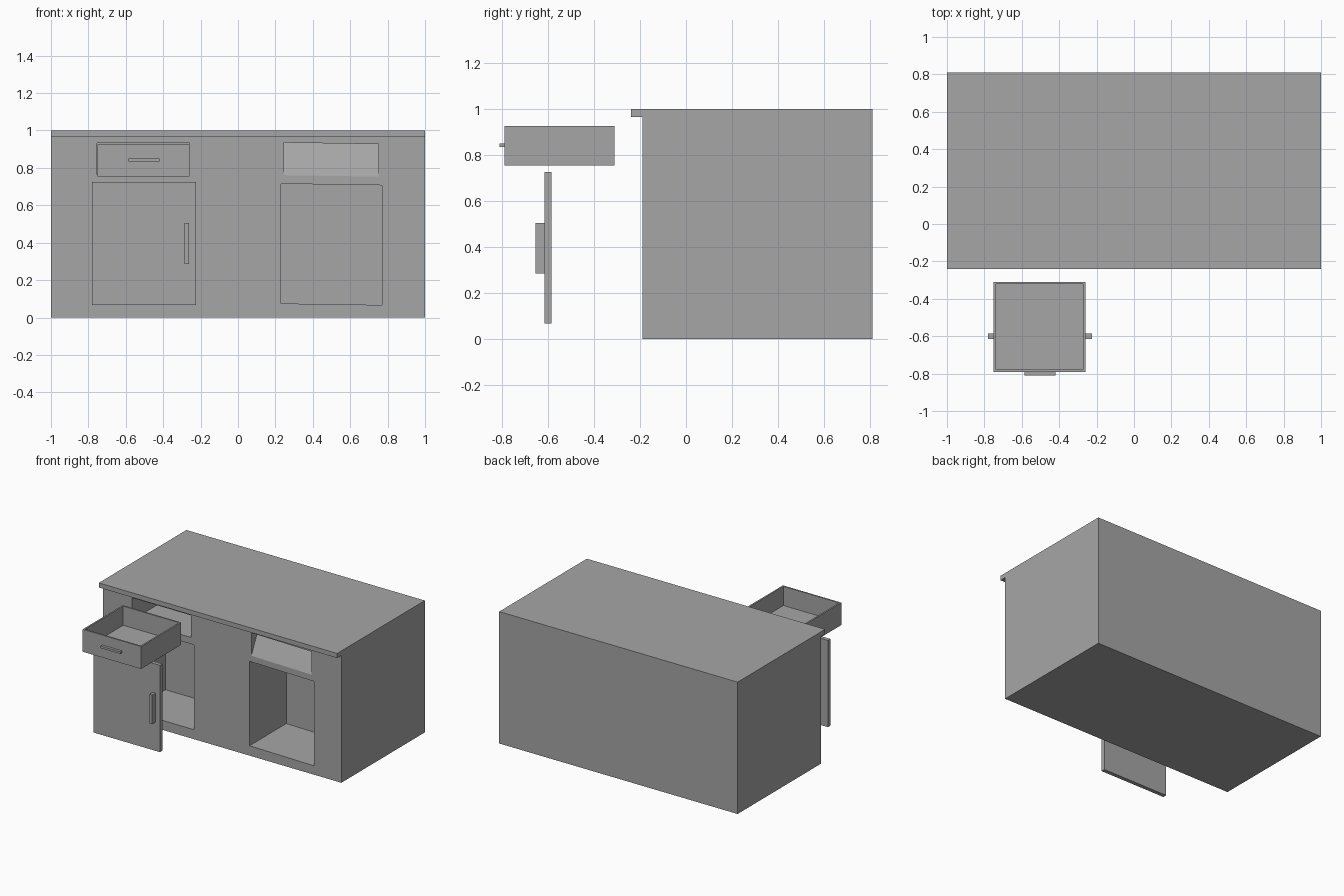
import bpy, bmesh

if "Cube" in bpy.data.objects:
    bpy.data.objects.remove(bpy.data.objects["Cube"], do_unlink=True)

grey = bpy.data.materials.new("plain grey")
grey.use_nodes = True
colour = (0.38, 0.38, 0.38, 1)
grey.diffuse_color = colour
grey.node_tree.nodes["Principled BSDF"].inputs["Base Color"].default_value = colour


def extrude(name, profile, x0, x1, drop=0):
    """Extrude a (y, z) profile along x, optionally sinking the far end by drop."""
    bm = bmesh.new()
    ends = [[bm.verts.new((x, y, z - d)) for y, z in profile]
            for x, d in ((x0, 0), (x1, drop))]
    bm.faces.new(ends[0])
    bm.faces.new(ends[1])
    n = len(profile)
    for i in range(n):
        j = (i + 1) % n
        bm.faces.new((ends[0][i], ends[0][j], ends[1][j], ends[1][i]))
    bmesh.ops.recalc_face_normals(bm, faces=bm.faces)
    mesh = bpy.data.meshes.new(name)
    bm.to_mesh(mesh)
    bm.free()
    mesh.materials.append(grey)
    obj = bpy.data.objects.new(name, mesh)
    bpy.context.collection.objects.link(obj)
    return obj


def box(name, x0, x1, y0, y1, z0, z1, drop=0):
    return extrude(name, [(y0, z0), (y1, z0), (y1, z1), (y0, z1)], x0, x1, drop)


def cut(target, cutters):
    """Subtract the cutters from the target and bake the result."""
    for c in cutters:
        mod = target.modifiers.new("opening", "BOOLEAN")
        mod.operation, mod.solver, mod.object = "DIFFERENCE", "EXACT", c
    deps = bpy.context.evaluated_depsgraph_get()
    baked = bpy.data.meshes.new_from_object(target.evaluated_get(deps))
    target.modifiers.clear()
    target.data = baked
    for c in cutters:
        bpy.data.objects.remove(c, do_unlink=True)


# Cabinet body with overhanging worktop lip
front, back, lip = -0.19, 0.81, -0.24
cabinet = extrude("cabinet", [(front, 0), (back, 0), (back, 1), (lip, 1),
                              (lip, 0.965), (front, 0.965)], -1, 1)

# Cupboard and drawer openings; the right-hand drawer slot is a shallow wedge
out = front - 0.02
cut(cabinet, [
    box("left_cupboard", -0.77, -0.235, out, front + 0.42, 0.072, 0.715),
    box("right_cupboard", 0.23, 0.77, out, front + 0.44, 0.075, 0.715, 0.008),
    box("left_slot", -0.755, -0.26, out, front + 0.42, 0.765, 0.932),
    extrude("right_slot", [(out, 0.72), (front + 0.085, 0.935), (out, 0.935)],
            0.245, 0.75, 0.008),
])

# Pulled-out open drawer and its handle
x0, x1, y0, y1, wall = -0.75, -0.26, -0.79, -0.31, 0.012
drawer = box("drawer", x0, x1, y0, y1, 0.755, 0.925)
cut(drawer, [box("drawer_hollow", x0 + wall, x1 - wall,
                 y0 + wall, y1 - wall, 0.78, 0.95)])
box("drawer_handle", -0.585, -0.42, -0.81, y0, 0.834, 0.85)

# Detached door and its handle
box("door", -0.78, -0.225, -0.615, -0.585, 0.067, 0.725)
box("door_handle", -0.285, -0.262, -0.655, -0.615, 0.285, 0.505)
